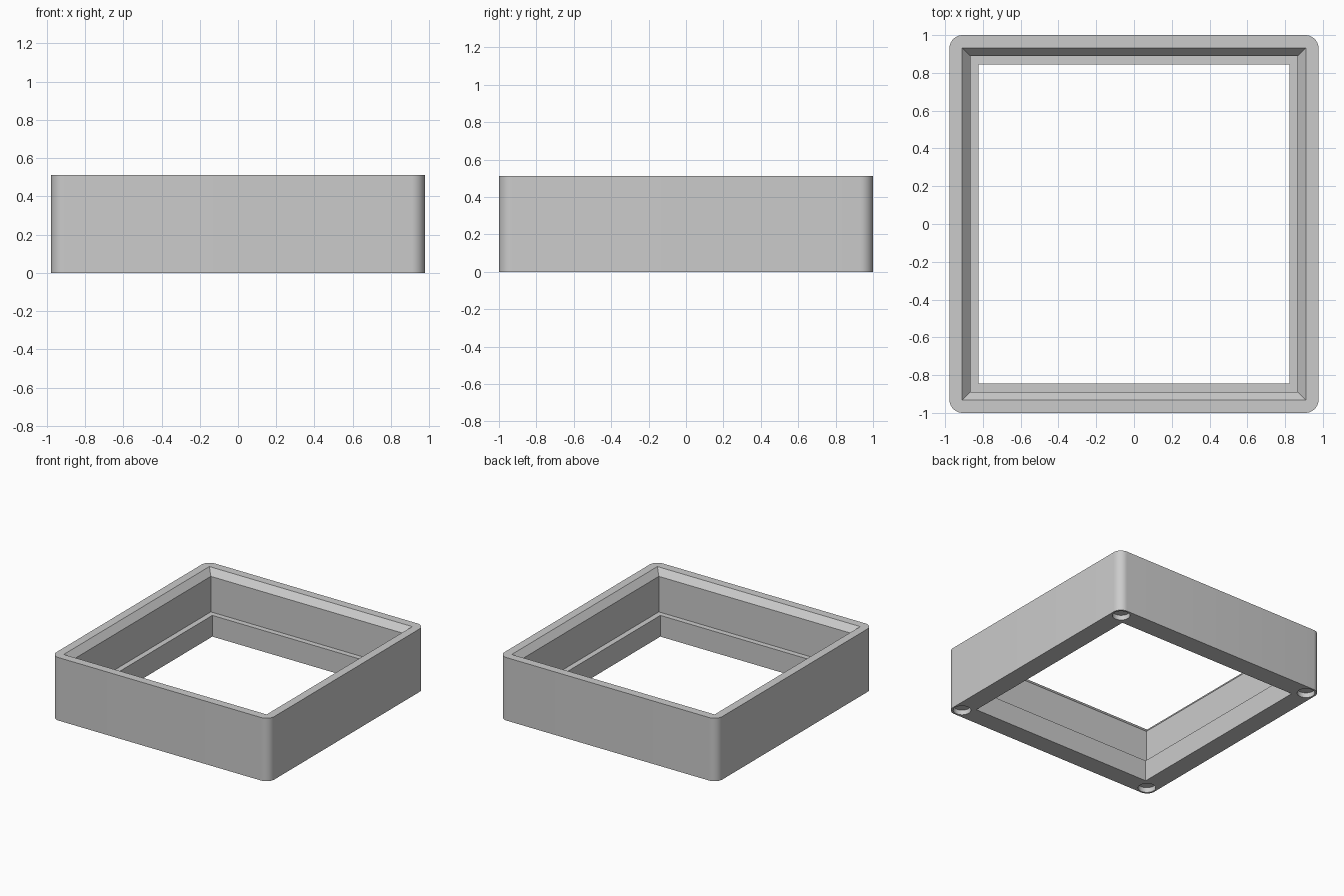
import bpy, bmesh, math

cube = bpy.data.objects.get("Cube")
if cube:
    bpy.data.objects.remove(cube, do_unlink=True)

HALF_X, HALF_Y, HEIGHT = 0.977, 1.0, 0.511
CORNER_RADIUS = 0.07
LEDGE_Z, CHAMFER_Z = 0.172, 0.46
MARGIN = 0.05

grey = bpy.data.materials.new("plain grey")
grey.use_nodes = True
colour = (0.6, 0.6, 0.6, 1)
grey.diffuse_color = colour
grey.node_tree.nodes["Principled BSDF"].inputs["Base Color"].default_value = colour


def new_object(name, bm):
    bmesh.ops.recalc_face_normals(bm, faces=bm.faces)
    mesh = bpy.data.meshes.new(name)
    bm.to_mesh(mesh)
    bm.free()
    obj = bpy.data.objects.new(name, mesh)
    bpy.context.collection.objects.link(obj)
    mesh.materials.append(grey)
    return obj


def stacked_box(name, levels, radius=0):
    """Closed solid through rectangles given as (half x, half y, z)."""
    bm = bmesh.new()
    rings = [[bm.verts.new((sx * hx, sy * hy, z))
              for sx, sy in ((-1, -1), (1, -1), (1, 1), (-1, 1))]
             for hx, hy, z in levels]
    bm.faces.new(rings[0])
    bm.faces.new(rings[-1])
    uprights = []
    for low, high in zip(rings, rings[1:]):
        for i in range(4):
            j = (i + 1) % 4
            bm.faces.new((low[i], low[j], high[j], high[i]))
            uprights.append(bm.edges.get((low[i], high[i])))
    if radius:
        bmesh.ops.bevel(bm, geom=uprights, offset=radius, segments=10,
                        profile=0.5, affect='EDGES')
    return new_object(name, bm)


def cut(target, cutter):
    cutter.hide_render = True
    mod = target.modifiers.new("cut", 'BOOLEAN')
    mod.operation, mod.solver, mod.object = 'DIFFERENCE', 'EXACT', cutter
    bpy.context.view_layer.objects.active = target
    bpy.ops.object.modifier_apply(modifier=mod.name)
    bpy.data.objects.remove(cutter, do_unlink=True)


# Outer body with rounded upright corners
frame = stacked_box("frame", [(HALF_X, HALF_Y, 0), (HALF_X, HALF_Y, HEIGHT)],
                    CORNER_RADIUS)

# Stepped opening: narrow bottom, ledge, wide wall, chamfered rim
lip, wall, rim = 0.155, 0.111, 0.067
opening = [(lip, -MARGIN), (lip, LEDGE_Z), (wall, LEDGE_Z), (wall, CHAMFER_Z),
           (rim, HEIGHT), (rim, HEIGHT + MARGIN)]
cut(frame, stacked_box("opening_cutter",
                       [(HALF_X - t, HALF_Y - t, z) for t, z in opening]))

# Round blind recesses under the four corners
RECESS_RADIUS, RECESS_DEPTH, INSET = 0.066, 0.04, 0.079
for sx in (-1, 1):
    for sy in (-1, 1):
        bm = bmesh.new()
        bmesh.ops.create_cone(bm, cap_ends=True, segments=40,
                              radius1=RECESS_RADIUS, radius2=RECESS_RADIUS,
                              depth=2 * RECESS_DEPTH)
        bmesh.ops.translate(bm, verts=bm.verts,
                            vec=(sx * (HALF_X - INSET), sy * (HALF_Y - INSET), 0))
        cut(frame, new_object("recess_cutter", bm))

bpy.ops.object.select_all(action='DESELECT')
frame.select_set(True)
bpy.context.view_layer.objects.active = frame
bpy.ops.object.shade_smooth_by_angle(angle=math.radians(30))
